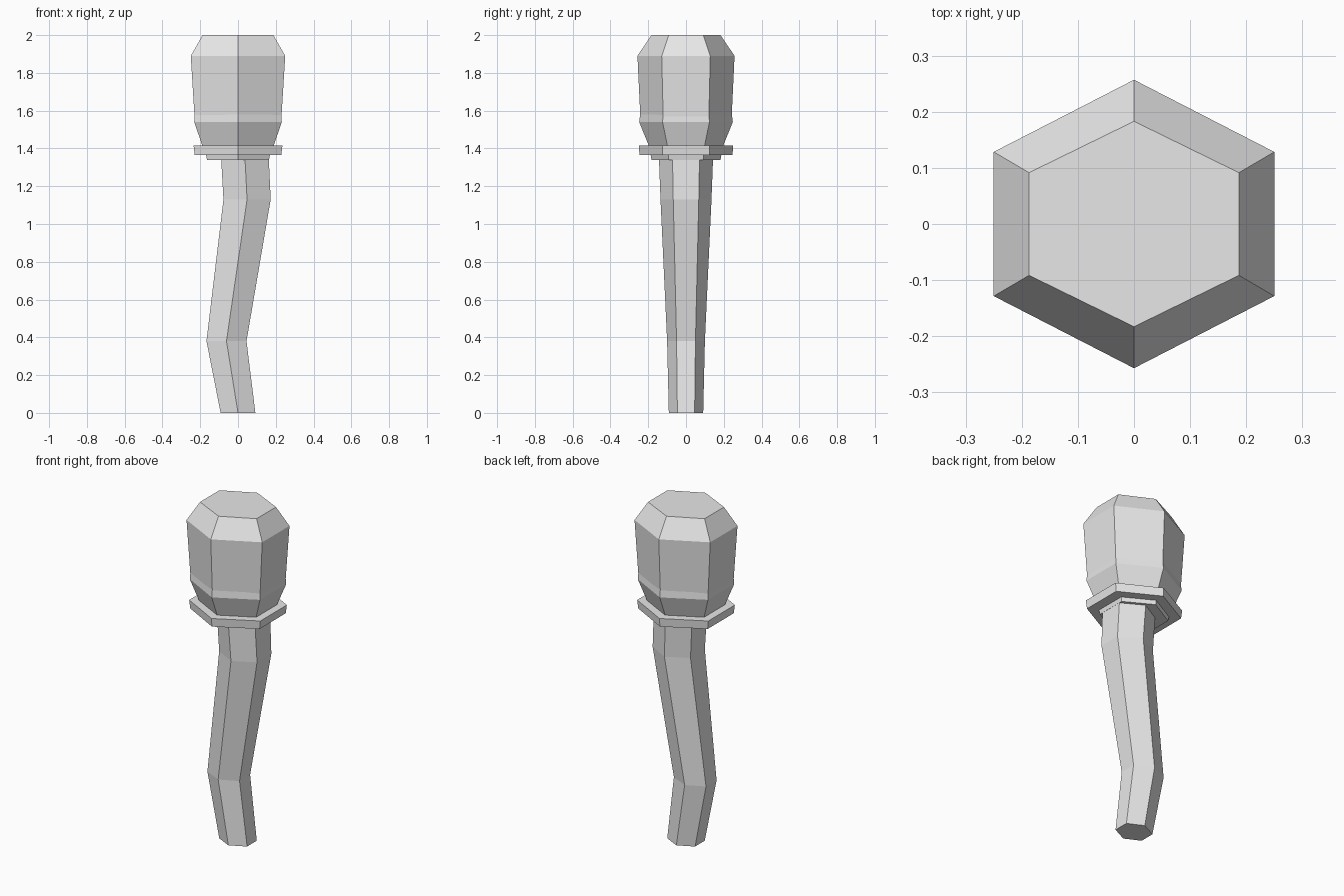
import bpy
import bmesh

cube = bpy.data.objects.get("Cube")
if cube:
    bpy.data.objects.remove(cube, do_unlink=True)

grey = bpy.data.materials.new("plain_grey")
grey.use_nodes = True
colour = (0.8, 0.8, 0.8, 1)
grey.diffuse_color = colour
grey.node_tree.nodes["Principled BSDF"].inputs["Base Color"].default_value = colour


def hex_loft(name, rings):
    """Loft hexagons, each given as (z, centre x, half width x, half depth y)."""
    bm = bmesh.new()
    loops = []
    for z, cx, hx, hy in rings:
        outline = [(0, -hy), (hx, -hy / 2), (hx, hy / 2),
                   (0, hy), (-hx, hy / 2), (-hx, -hy / 2)]
        loops.append([bm.verts.new((cx + x, y, z)) for x, y in outline])
    for low, high in zip(loops, loops[1:]):
        for i in range(6):
            j = (i + 1) % 6
            bm.faces.new((low[i], low[j], high[j], high[i]))
    bm.faces.new(loops[0][::-1])
    bm.faces.new(loops[-1])
    bmesh.ops.recalc_face_normals(bm, faces=bm.faces)
    mesh = bpy.data.meshes.new(name)
    bm.to_mesh(mesh)
    bm.free()
    mesh.materials.append(grey)
    obj = bpy.data.objects.new(name, mesh)
    bpy.context.collection.objects.link(obj)
    return obj


# Bent, tapering handle
hex_loft("handle", [
    (0, 0, 0.092, 0.091),
    (0.38, -0.061, 0.106, 0.1),
    (1.13, 0.048, 0.125, 0.135),
    (1.345, 0.037, 0.126, 0.143),
])

# Stepped collar under the head
hex_loft("lower_collar", [(1.34, 0, 0.164, 0.183), (1.37, 0, 0.17, 0.188)])
hex_loft("upper_collar", [(1.365, 0, 0.229, 0.246), (1.415, 0, 0.235, 0.25)])

# Cup holding the head, with a narrow sloping rim
hex_loft("cup", [
    (1.41, 0, 0.187, 0.195),
    (1.54, 0, 0.232, 0.248),
    (1.6, 0, 0.228, 0.24),
])

# Faceted head with a chamfered top
hex_loft("head", [
    (1.55, 0, 0.229, 0.241),
    (1.89, 0, 0.25, 0.257),
    (2, 0, 0.187, 0.183),
])
